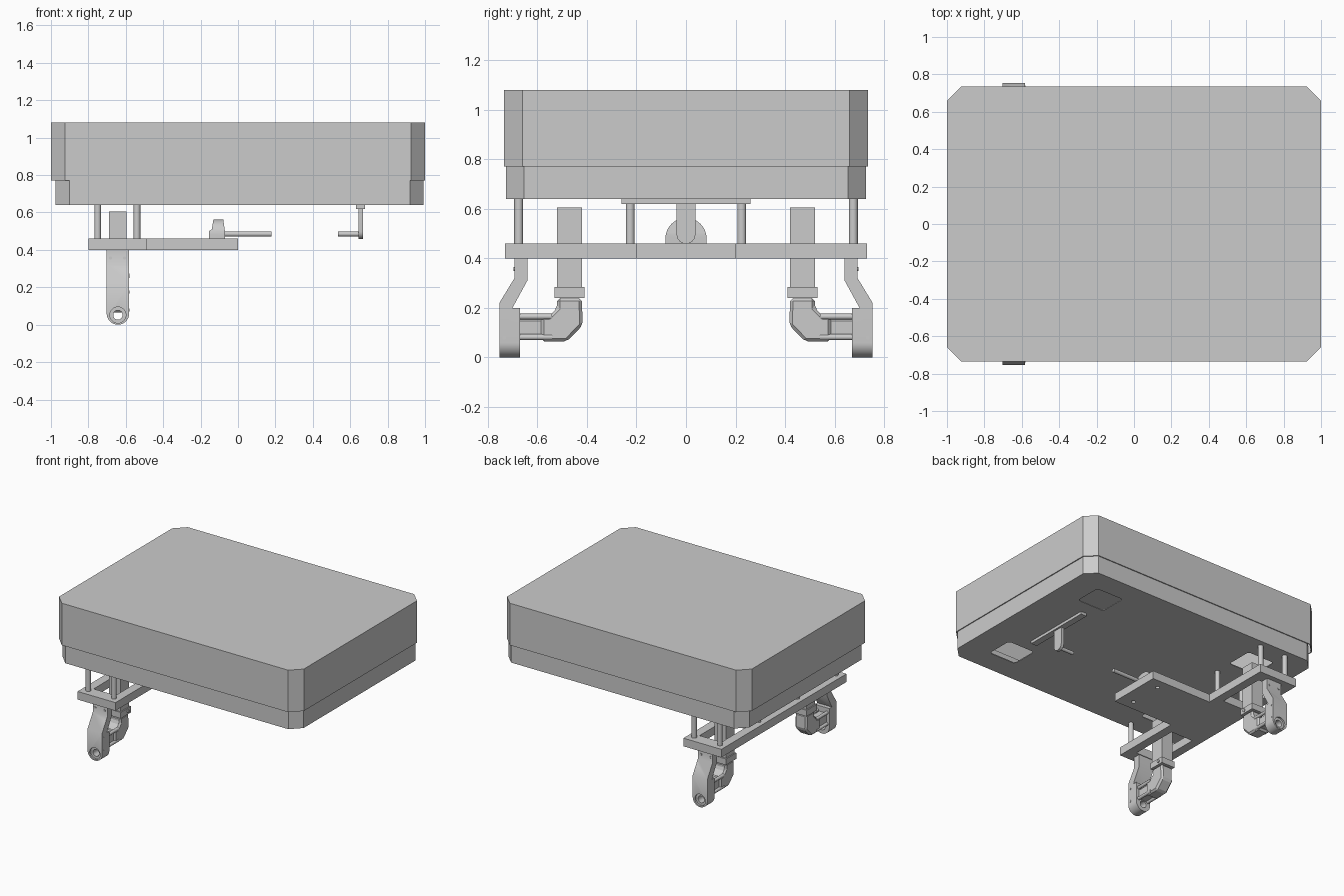
import bpy, bmesh, math

cube = bpy.data.objects.get("Cube")
if cube:
    bpy.data.objects.remove(cube, do_unlink=True)

grey = bpy.data.materials.new("light_grey")
grey.use_nodes = True
GREY = (0.6, 0.6, 0.6, 1)
grey.diffuse_color = GREY
grey.node_tree.nodes["Principled BSDF"].inputs["Base Color"].default_value = GREY


def prism(name, pts, axis, a, b, open_end=None):
    """Extrude a 2D outline along an axis from a to b."""
    place = {"x": lambda p, t: (t, p[0], p[1]),
             "y": lambda p, t: (p[0], t, p[1]),
             "z": lambda p, t: (p[0], p[1], t)}[axis]
    bm = bmesh.new()
    low = [bm.verts.new(place(p, a)) for p in pts]
    high = [bm.verts.new(place(p, b)) for p in pts]
    n = len(pts)
    for i in range(n):
        j = (i + 1) % n
        bm.faces.new((low[i], low[j], high[j], high[i]))
    bm.faces.new(low)
    bm.faces.new(high)
    bmesh.ops.recalc_face_normals(bm, faces=bm.faces)
    bm.faces.ensure_lookup_table()
    if open_end is not None:
        bmesh.ops.delete(bm, geom=[bm.faces[n + open_end]], context="FACES_ONLY")
    me = bpy.data.meshes.new(name)
    bm.to_mesh(me)
    bm.free()
    me.materials.append(grey)
    ob = bpy.data.objects.new(name, me)
    bpy.context.collection.objects.link(ob)
    return ob


def plan(x0, x1, y0, y1, c=0.0):
    """Rectangle, with cut corners when c is given."""
    if not c:
        return [(x0, y0), (x1, y0), (x1, y1), (x0, y1)]
    return [(x0 + c, y0), (x1 - c, y0), (x1, y0 + c), (x1, y1 - c),
            (x1 - c, y1), (x0 + c, y1), (x0, y1 - c), (x0, y0 + c)]


def arc(cx, cy, r, start=0, end=360, n=24):
    full = end - start == 360
    steps = n if full else n + 1
    return [(cx + r * math.cos(math.radians(start + (end - start) * i / n)),
             cy + r * math.sin(math.radians(start + (end - start) * i / n)))
            for i in range(steps)]


def apply(ob, mod):
    bpy.context.view_layer.objects.active = ob
    bpy.ops.object.modifier_apply(modifier=mod.name)


def cut(ob, cutter, mode="DIFFERENCE"):
    mod = ob.modifiers.new("cut", "BOOLEAN")
    mod.operation, mod.object, mod.solver = mode, cutter, "EXACT"
    apply(ob, mod)
    bpy.data.objects.remove(cutter, do_unlink=True)


def mirror(ob):
    mod = ob.modifiers.new("mirror", "MIRROR")
    mod.use_axis = (False, True, False)


def smooth(ob):
    bpy.ops.object.select_all(action="DESELECT")
    ob.select_set(True)
    bpy.context.view_layer.objects.active = ob
    bpy.ops.object.shade_smooth_by_angle(angle=math.radians(35))


def rod(name, axis, u, v, r, a, b, n=16):
    ob = prism(name, arc(u, v, r, n=n), axis, a, b)
    smooth(ob)
    return ob


def shell(ob, t):
    mod = ob.modifiers.new("thickness", "SOLIDIFY")
    mod.thickness, mod.offset, mod.use_even_offset = t, -1, True
    apply(ob, mod)


# Housing: hollow cover over a shallow tray
cover = prism("cover", plan(-1, 1, -0.735, 0.735, 0.075), "z", 0.77, 1.08, open_end=0)
shell(cover, 0.007)
tray = prism("tray", plan(-0.975, 0.993, -0.727, 0.727, 0.073), "z", 0.64, 0.80, open_end=1)
shell(tray, 0.007)

# Access openings in the tray floor
for x in (-0.64, 0.68):
    for y in (-0.46, 0.46):
        cut(tray, prism("opening", plan(x - 0.11, x + 0.11, y - 0.1, y + 0.1, 0.015),
                        "z", 0.6, 0.7))

# Support frame: cross strip with a forward tongue
frame = prism("support_frame", [(-0.8, -0.73), (-0.49, -0.73), (-0.49, -0.2), (0, -0.2),
                                (0, 0.2), (-0.49, 0.2), (-0.49, 0.73), (-0.8, 0.73)],
              "z", 0.40, 0.46)
for s in (-1, 1):
    y0, y1 = sorted((s * 0.27, s * 0.635))
    cut(frame, prism("leg_window", plan(-0.735, -0.555, y0, y1), "z", 0.3, 0.6))
    cut(frame, prism("bolt_hole", arc(-0.1, s * 0.125, 0.015, n=16), "z", 0.3, 0.6))

# Posts between frame and tray
for x in (-0.75, -0.54):
    for y in (0.225, 0.675):
        mirror(rod("frame_post", "z", x, y, 0.018, 0.46, 0.642))

# Legs: square column, collar, elbow
X0, X1, XC = -0.69, -0.595, -0.642
mirror(prism("leg_column", plan(X0, X1, 0.42, 0.52), "z", 0.28, 0.605))
mirror(prism("leg_collar", plan(X0 - 0.008, X1 + 0.008, 0.41, 0.53), "z", 0.24, 0.285))
mirror(rod("collar_bolt", "x", 0.445, 0.262, 0.012, X1, X1 + 0.014, 8))
elbow = prism("leg_elbow", [(0.42, 0.24), (0.52, 0.24), (0.52, 0.20), (0.555, 0.165),
                            (0.585, 0.165), (0.585, 0.065), (0.48, 0.065), (0.417, 0.13)],
              "x", X0, X1)
mod = elbow.modifiers.new("edges", "BEVEL")
mod.width, mod.segments = 0.012, 1
mirror(elbow)
mirror(prism("elbow_link", plan(X0 + 0.012, X1 - 0.012, 0.08, 0.16, 0.012), "y", 0.58, 0.68))
for x in (X0 + 0.008, X1 - 0.008):
    for z in (0.082, 0.165):
        mirror(rod("link_pin", "y", x, z, 0.012, 0.54, 0.68, 12))

# Outer knuckle with rounded foot and axle bore
knuckle = prism("knuckle", [(0.67, 0), (0.753, 0), (0.753, 0.22), (0.692, 0.32), (0.692, 0.402),
                            (0.64, 0.402), (0.64, 0.31), (0.70, 0.20), (0.67, 0.20)],
                "x", -0.702, -0.582)
cut(knuckle, prism("foot_shape", arc(XC, 0.06, 0.06, 180, 360) + [(XC + 0.06, 0.5), (XC - 0.06, 0.5)],
                   "y", 0.5, 0.9), "INTERSECT")
cut(knuckle, prism("axle_bore", arc(XC, 0.052, 0.025), "y", 0.5, 0.9))
cut(knuckle, prism("bore_seat", arc(XC, 0.052, 0.043), "y", 0.74, 0.9))
smooth(knuckle)
mirror(knuckle)
for x in (XC - 0.04, XC + 0.035):
    mirror(rod("strut_bolt", "y", x, 0.357, 0.009, 0.69, 0.696, 8))
for z in (0.08, 0.175):
    mirror(rod("knuckle_bolt", "x", 0.733, z, 0.008, -0.584, -0.58, 8))

# Rounded pivot block on the tongue, with its rod
block = prism("pivot_block", arc(0, 0.48, 0.083, 0, 180) + [(-0.083, 0.455), (0.083, 0.455)],
              "x", -0.155, -0.07)
cut(block, prism("taper", [(-0.155, 0.45), (-0.07, 0.45), (-0.07, 0.50), (-0.08, 0.57),
                           (-0.13, 0.57), (-0.14, 0.51), (-0.155, 0.50)],
                 "y", -0.2, 0.2), "INTERSECT")
smooth(block)
rod("pivot_rod", "x", 0, 0.485, 0.014, -0.1, 0.18)

# Hanger under the opposite end: strip, tab and rod
prism("hanger_strip", plan(0.632, 0.68, -0.26, 0.26), "z", 0.62, 0.642)
tab = prism("hanger_tab", arc(0, 0.497, 0.038, 180, 360, 12) + [(0.038, 0.625), (-0.038, 0.625)],
            "x", 0.645, 0.667)
smooth(tab)
rod("hanger_rod", "x", 0, 0.485, 0.013, 0.535, 0.65)
